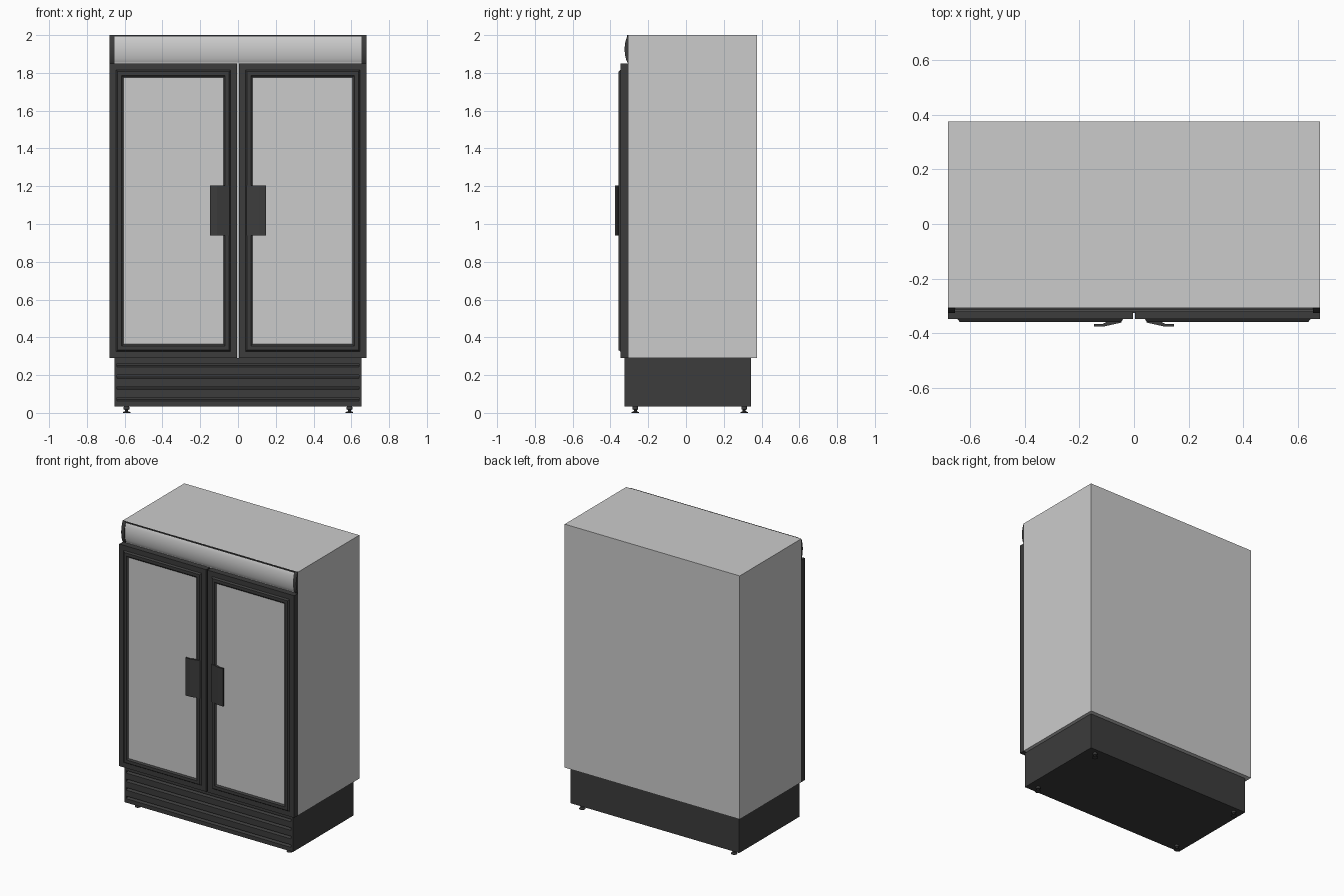
import bpy, bmesh, math
from mathutils import Vector

if "Cube" in bpy.data.objects:
    bpy.data.objects.remove(bpy.data.objects["Cube"])

dark = bpy.data.materials.new("dark_trim")
dark.diffuse_color = (0.045, 0.045, 0.045, 1)
dark.use_nodes = True
dark.node_tree.nodes["Principled BSDF"].inputs["Base Color"].default_value = dark.diffuse_color


def finish(bm, name, mat=None, smooth=False):
    bmesh.ops.recalc_face_normals(bm, faces=bm.faces[:])
    me = bpy.data.meshes.new(name)
    bm.to_mesh(me)
    bm.free()
    ob = bpy.data.objects.new(name, me)
    bpy.context.collection.objects.link(ob)
    if mat:
        me.materials.append(mat)
    if smooth:
        bpy.ops.object.select_all(action='DESELECT')
        ob.select_set(True)
        bpy.context.view_layer.objects.active = ob
        bpy.ops.object.shade_smooth_by_angle(angle=math.radians(35))
    return ob


def prism(name, points, offset, mat=None, smooth=False):
    """Extrude a closed 3D outline by an offset vector."""
    bm = bmesh.new()
    face = bm.faces.new([bm.verts.new(p) for p in points])
    res = bmesh.ops.extrude_face_region(bm, geom=[face])
    verts = [g for g in res["geom"] if isinstance(g, bmesh.types.BMVert)]
    bmesh.ops.translate(bm, verts=verts, vec=Vector(offset))
    return finish(bm, name, mat, smooth)


def box(name, x0, x1, y0, y1, z0, z1, mat=None):
    pts = [(x0, y0, z0), (x1, y0, z0), (x1, y1, z0), (x0, y1, z0)]
    return prism(name, pts, (0, 0, z1 - z0), mat)


def along_x(name, yz, x0, x1, mat=None, smooth=False):
    return prism(name, [(x0, y, z) for y, z in yz], (x1 - x0, 0, 0), mat, smooth)


def lathe(name, rz, cx, cy, n=16):
    """Spin an (r, z) profile about a vertical axis."""
    bm = bmesh.new()
    rings = [[bm.verts.new((cx + r * math.cos(2 * math.pi * i / n),
                            cy + r * math.sin(2 * math.pi * i / n), z))
              for i in range(n)] for r, z in rz]
    for a, b in zip(rings, rings[1:]):
        for i in range(n):
            bm.faces.new((a[i], a[(i + 1) % n], b[(i + 1) % n], b[i]))
    bm.faces.new(rings[0])
    bm.faces.new(rings[-1])
    return finish(bm, name, dark, True)


def door_frame(name, x0, x1, z0, z1, steps):
    """Nested rectangles (inset, y) bridged into a stepped frame."""
    bm = bmesh.new()
    loops = []
    for d, y in steps:
        loops.append([bm.verts.new(p) for p in (
            (x0 + d, y, z0 + d), (x1 - d, y, z0 + d),
            (x1 - d, y, z1 - d), (x0 + d, y, z1 - d))])
    for a, b in zip(loops, loops[1:] + loops[:1]):
        for i in range(4):
            j = (i + 1) % 4
            bm.faces.new((a[i], a[j], b[j], b[i]))
    return finish(bm, name, dark)


# Cabinet
box("cabinet_body", -0.68, 0.68, -0.305, 0.375, 0.29, 2.0)

# Base with louvre grooves across the front
front, back, bottom, top = -0.325, 0.345, 0.035, 0.29
louvre = [(back, bottom), (front, bottom)]
for z in (0.075, 0.135, 0.195, 0.255):
    louvre += [(front, z - 0.012), (front + 0.018, z - 0.004),
               (front + 0.018, z + 0.006), (front, z + 0.006)]
louvre += [(front, top), (back, top)]
along_x("base_louvres", louvre, -0.64, 0.64, dark)
for s, side in ((-1, "left"), (1, "right")):
    x0, x1 = sorted((s * 0.64, s * 0.655))
    box(side + "_base_end", x0, x1, front, back, bottom, top, dark)

# Levelling feet
foot = [(0.020, 0), (0.020, 0.004), (0.008, 0.009), (0.008, 0.016),
        (0.015, 0.018), (0.015, 0.030), (0.012, 0.037)]
for s, side in ((-1, "left"), (1, "right")):
    for y, end in ((-0.268, "front"), (0.308, "back")):
        lathe(f"{end}_{side}_foot", foot, s * 0.59, y)


# Curved light-box sign panel with dark end caps and trim
def bulge(z0, z1, depth, n=14):
    pts = [(-0.300, z0)]
    for i in range(n + 1):
        t = i / n
        pts.append((-0.307 - depth * math.sin(math.pi * t) ** 0.7, z0 + (z1 - z0) * t))
    return pts + [(-0.300, z1)]


along_x("sign_panel", bulge(1.855, 1.992, 0.014), -0.655, 0.655, None, True)
box("sign_top_trim", -0.655, 0.655, -0.313, -0.303, 1.992, 2.0, dark)
for s, side in ((-1, "left"), (1, "right")):
    x0, x1 = sorted((s * 0.655, s * 0.68))
    along_x(side + "_sign_cap", bulge(1.85, 2.0, 0.018), x0, x1, dark, True)

# Doors: stepped frame, glass and angled pull handle
steps = [(0, -0.305), (0, -0.347), (0.035, -0.347), (0.043, -0.358),
         (0.064, -0.358), (0.075, -0.348), (0.075, -0.305)]
handle = [(0.147, -0.375), (0.112, -0.375), (0.045, -0.360),
          (0.045, -0.350), (0.100, -0.358), (0.114, -0.365), (0.147, -0.365)]
for s, side in ((-1, "left"), (1, "right")):
    x0, x1 = sorted((s * 0.004, s * 0.68))
    door_frame(side + "_door_frame", x0, x1, 0.29, 1.85, steps)
    box(side + "_door_glass", x0 + 0.074, x1 - 0.074, -0.349, -0.325, 0.364, 1.776)
    prism(side + "_door_handle", [(s * x, y, 0.94) for x, y in handle], (0, 0, 0.265), dark)
